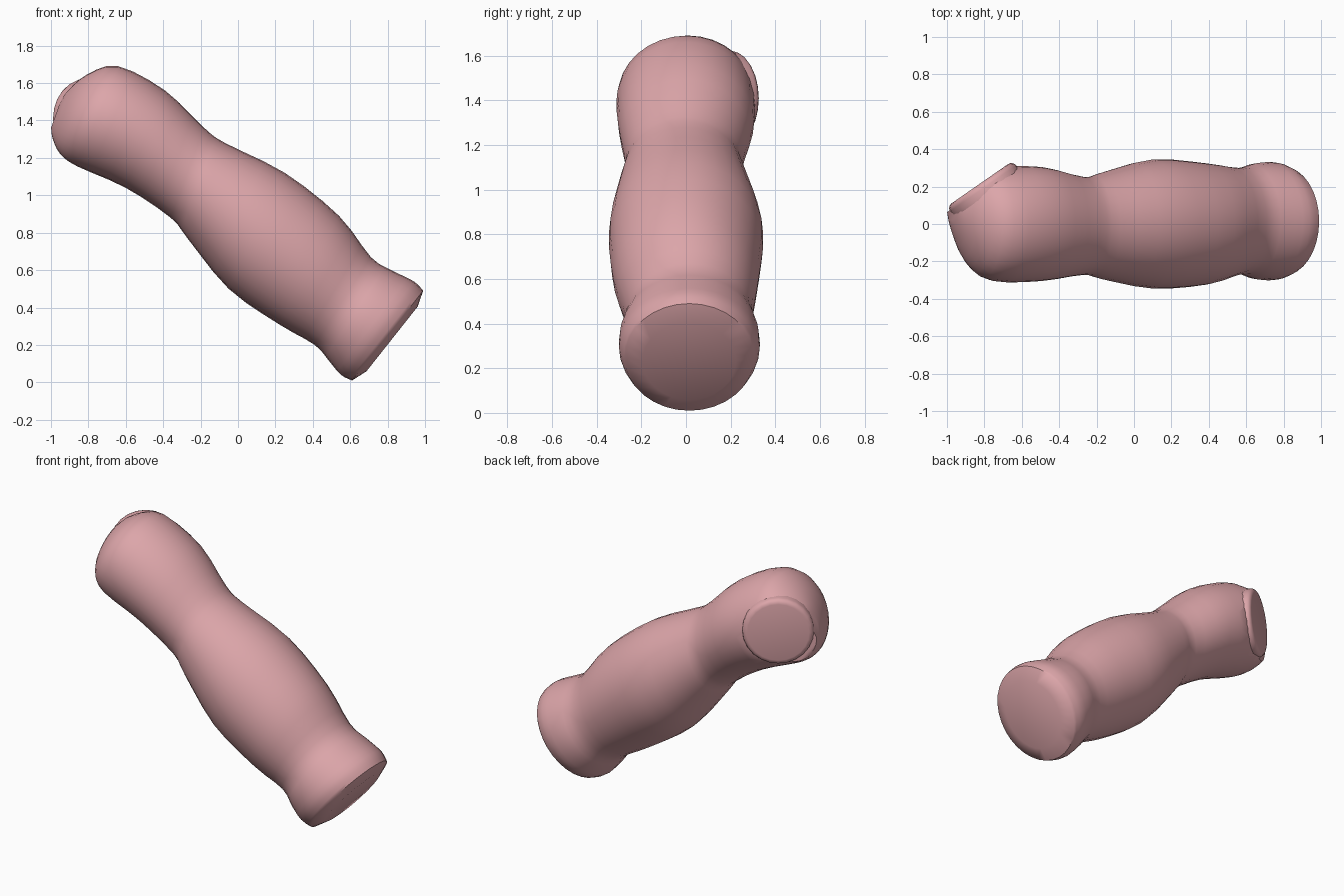
import bpy
import bmesh
import math
from mathutils import Vector, Matrix

default_cube = bpy.data.objects.get("Cube")
if default_cube:
    bpy.data.objects.remove(default_cube, do_unlink=True)

SEGMENTS = 32
STEPS = 3

# Cross-sections from the lower end to the rounded upper end:
# top edge x, z; bottom edge x, z; centre y; half width
SECTIONS = [
    (.99, .49, .61, .01, .015, .29),
    (.94, .54, .55, .04, .015, .315),
    (.82, .60, .49, .11, .015, .31),
    (.71, .67, .41, .20, .015, .285),
    (.54, .89, .22, .31, 0, .325),
    (.25, 1.12, -.05, .50, 0, .345),
    (-.07, 1.28, -.27, .77, -.01, .285),
    (-.18, 1.36, -.36, .88, -.01, .262),
    (-.39, 1.56, -.60, 1.04, 0, .305),
    (-.64, 1.69, -.86, 1.155, 0, .305),
    (-.80, 1.65, -.95, 1.22, .03, .25),
    (-.91, 1.56, -.99, 1.30, .06, .13),
    (-.95, 1.50, -1, 1.36, .08, .06),
]


def make_material(name, colour):
    material = bpy.data.materials.new(name)
    material.use_nodes = True
    material.diffuse_color = colour
    shader = material.node_tree.nodes["Principled BSDF"]
    shader.inputs["Base Color"].default_value = colour
    shader.inputs["Roughness"].default_value = 0.7
    return material


def finish(bm, name, material, angle):
    bmesh.ops.recalc_face_normals(bm, faces=bm.faces)
    mesh = bpy.data.meshes.new(name)
    bm.to_mesh(mesh)
    bm.free()
    mesh.materials.append(material)
    obj = bpy.data.objects.new(name, mesh)
    bpy.context.collection.objects.link(obj)
    bpy.ops.object.select_all(action="DESELECT")
    obj.select_set(True)
    bpy.context.view_layer.objects.active = obj
    bpy.ops.object.shade_smooth_by_angle(angle=math.radians(angle))
    return obj


def blend(a, b, c, d, t):
    """Smooth curve through b and c."""
    return b + 0.5 * t * (c - a + t * (2*a - 5*b + 4*c - d + t * (3 * (b - c) + d - a)))


def smooth_sections(sections):
    last = len(sections) - 1
    result = []
    for i in range(last):
        group = [sections[min(max(i + k, 0), last)] for k in (-1, 0, 1, 2)]
        for step in range(STEPS):
            result.append([blend(*values, step / STEPS) for values in zip(*group)])
    result.append(sections[last])
    return result


def add_ring(bm, section, scale=1, shift=Vector()):
    top_x, top_z, low_x, low_z, mid_y, half_width = section
    top, low = Vector((top_x, mid_y, top_z)), Vector((low_x, mid_y, low_z))
    centre, up = (top + low) / 2 + shift, (top - low) / 2 * scale
    side = Vector((0, half_width * scale, 0))
    angles = [math.tau * i / SEGMENTS for i in range(SEGMENTS)]
    return [bm.verts.new(centre + up * math.cos(a) + side * math.sin(a)) for a in angles]


def bridge(bm, first, second):
    for i in range(SEGMENTS):
        j = (i + 1) % SEGMENTS
        bm.faces.new((first[i], first[j], second[j], second[i]))


skin = make_material("dusty pink", (0.72, 0.38, 0.40, 1))
cut_point = Vector((-0.81, 0.195, 1.41))
cut_normal = Vector((-0.57, 0.82, 0)).normalized()

# Arm: lofted body with a shallow domed lower end
arm = bmesh.new()
outward = Vector((0.78, 0, -0.62))
rings = [add_ring(arm, SECTIONS[0], 0.72, outward * 0.03)]
rings += [add_ring(arm, s) for s in smooth_sections(SECTIONS)]
for first, second in zip(rings, rings[1:]):
    bridge(arm, first, second)
arm.faces.new(rings[0])
arm.faces.new(rings[-1])

# Flat slanted socket at the upper back
cut = bmesh.ops.bisect_plane(
    arm, geom=arm.verts[:] + arm.edges[:] + arm.faces[:],
    plane_co=cut_point, plane_no=cut_normal, clear_outer=True)
rim = [e for e in cut["geom_cut"] if isinstance(e, bmesh.types.BMEdge)]
bmesh.ops.holes_fill(arm, edges=rim, sides=0)
finish(arm, "arm", skin, 50)

# Joint pad: bevelled disc seated in the socket
pad = bmesh.new()
bmesh.ops.create_cone(pad, cap_ends=True, segments=24,
                      radius1=0.215, radius2=0.215, depth=0.07)
caps = [f for f in pad.faces if len(f.verts) > 4 and f.normal.z > 0.5]
bmesh.ops.bevel(pad, geom=caps[0].edges[:], offset=0.03, segments=3,
                profile=0.5, affect="EDGES")
turn = cut_normal.to_track_quat("Z", "Y").to_matrix().to_4x4()
place = Matrix.Translation(cut_point - cut_normal * 0.01)
bmesh.ops.transform(pad, matrix=place @ turn, verts=pad.verts)
finish(pad, "joint_pad", skin, 50)
